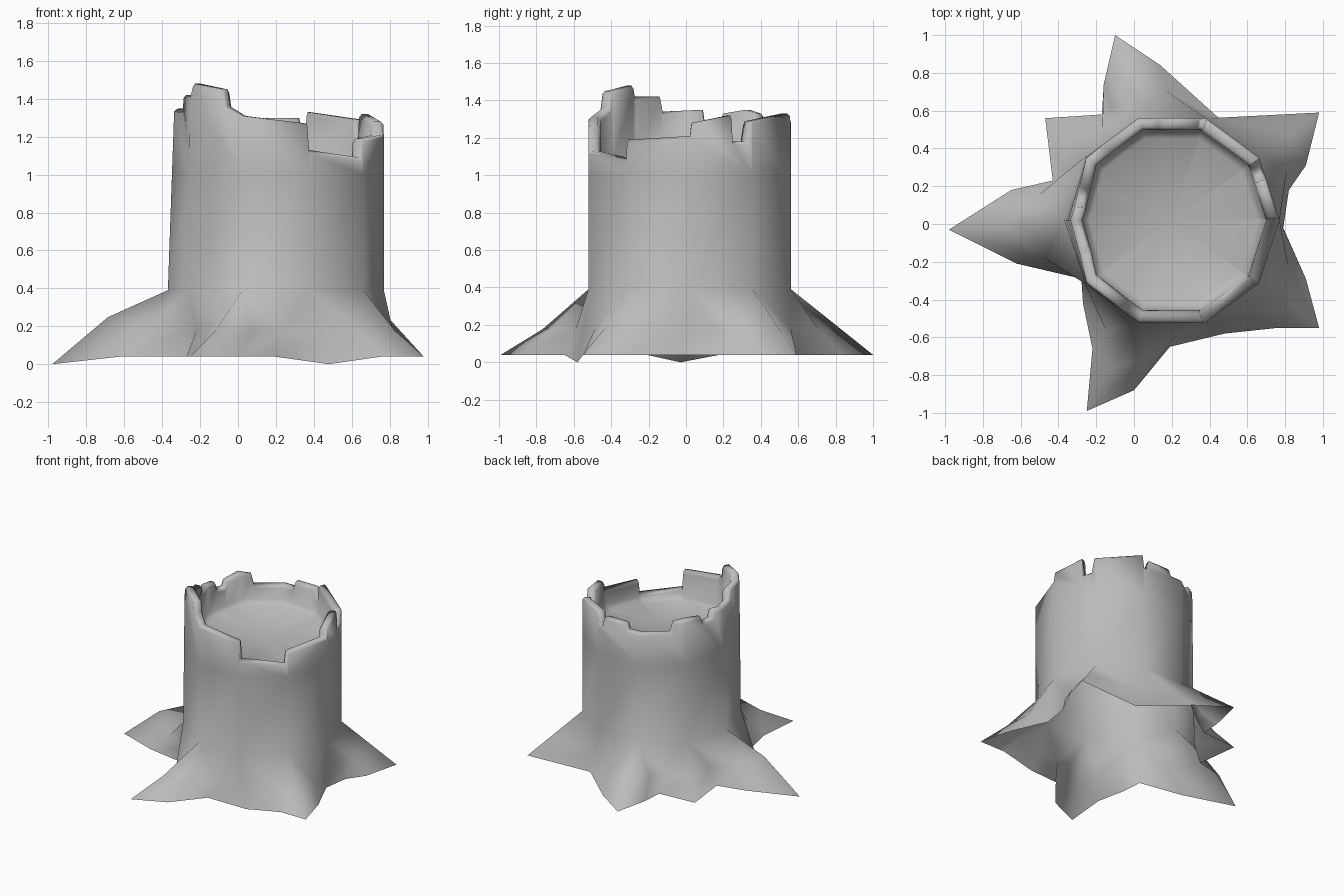
import bpy, bmesh
from math import cos, sin, radians

cube = bpy.data.objects.get("Cube")
if cube:
    bpy.data.objects.remove(cube)

CX, CY, RADIUS = 0.2, 0.02, 0.57
ROOT_TOP, WALL_TOP = 0.39, 1.0
STEP = 36                       # ten-sided trunk

# Broken rim: angle in degrees -> height
RIM = [(0, 1.21), (1, 1.28), (24, 1.32), (25, 1.18), (33, 1.18), (35, 1.29),
       (71, 1.33), (72, 1.23), (75, 1.23), (77, 1.3), (96, 1.3), (98, 1.25),
       (132, 1.25), (134, 1.33), (144, 1.35), (158, 1.33), (160, 1.28),
       (171, 1.29), (172, 1.35), (198, 1.34), (200, 1.42), (216, 1.42),
       (218, 1.48), (239, 1.45), (241, 1.36), (252, 1.31), (287, 1.27),
       (288, 1.13), (323, 1.09), (324, 1.19), (360, 1.21)]

# Root outline on the ground, grouped by the trunk corner each run starts from
OUTLINE = [[(.79, -.02), (.82, .18), (.91, .31)],
           [(.98, .59)],
           [(.45, .56), (.14, .84)],
           [(-.1, 1), (-.16, .74), (-.17, .58)],
           [(-.47, .56), (-.43, .23), (-.65, .18)],
           [(-.98, -.03), (-.62, -.21)],
           [(-.28, -.27), (-.27, -.42), (-.22, -.66)],
           [(-.25, -.99), (0, -.88), (.19, -.65)],
           [(.48, -.58), (.76, -.55)],
           [(.98, -.55), (.91, -.29)]]
LOW = {(5, 0), (8, 0)}                              # points that reach the ground
BULGE = {(1, 0): 0, (3, 0): 0, (5, 0): 0.06}        # fuller root ridges


def lerp(a, b, t):
    return tuple(p + (q - p) * t for p, q in zip(a, b))


def rim_height(angle):
    for low, high in zip(RIM, RIM[1:]):
        if low[0] <= angle <= high[0]:
            return lerp(low, high, (angle - low[0]) / (high[0] - low[0]))[1]


def trunk_point(angle, scale, z):
    """Point on the trunk; one corner leans inward toward the top."""
    lean = 0.035 * max(0, cos(radians(angle - 180))) ** 6 * max(0, z - ROOT_TOP)
    half = STEP / 2
    r = RADIUS * cos(radians(half)) / cos(radians(angle % STEP - half))
    r = (r - lean) * scale
    return (CX + r * cos(radians(angle)), CY + r * sin(radians(angle)), z)


bm = bmesh.new()
corners, shoulders = [[bm.verts.new(trunk_point(k * STEP, 1, z)) for k in range(10)]
                      for z in (ROOT_TOP, WALL_TOP)]

# Roots: ground ring, mid ring, then fans up to the trunk corners
runs = []
for k, run in enumerate(OUTLINE):
    pairs = []
    for i, (x, y) in enumerate(run):
        ground = (x, y, 0.0 if (k, i) in LOW else 0.04)
        base = trunk_point(STEP * (k + i / len(run)), 1, ROOT_TOP)
        mx, my, mz = lerp(base, ground, 0.52)
        mz += BULGE.get((k, i), -0.03)
        pairs.append((bm.verts.new(ground), bm.verts.new((mx, my, mz))))
    runs.append(pairs)

for k in range(10):
    chain = runs[k] + runs[(k + 1) % 10][:1]
    start, end = corners[k], corners[(k + 1) % 10]
    turn = len(chain) // 2
    for i, ((g0, m0), (g1, m1)) in enumerate(zip(chain, chain[1:])):
        bm.faces.new((g0, g1, m1, m0))
        bm.faces.new((m0, m1, start if i < turn else end))
    bm.faces.new((chain[turn][1], end, start))

# Rim and hollow: one column of points for each rim angle
angles = sorted({a for a, z in RIM[:-1]} | set(range(0, 360, STEP)))
columns = {}
for a in angles:
    top = rim_height(a)
    floor = 1.11 + 0.035 * cos(radians(a - 126))
    points = [trunk_point(a, 1, top - 0.015), trunk_point(a, 0.975, top),
              trunk_point(a, 0.91, top), trunk_point(a, 0.88, top - 0.02),
              trunk_point(a, 0.87, min(floor, top - 0.03)),
              trunk_point(a, 0.8, floor - 0.03)]
    columns[a] = [bm.verts.new(p) for p in points]

center = bm.verts.new((CX, CY, 1.06))
for a, b in zip(angles, angles[1:] + angles[:1]):
    left, right = columns[a], columns[b]
    for i in range(len(left) - 1):
        bm.faces.new((left[i], right[i], right[i + 1], left[i + 1]))
    bm.faces.new((left[-1], right[-1], center))

# Trunk wall: a tall plain panel per side, then one with a broken upper edge
for k in range(10):
    after = (k + 1) % 10
    bm.faces.new((corners[k], corners[after], shoulders[after], shoulders[k]))
    edge = [a for a in angles if k * STEP <= a < (k + 1) * STEP] + [after * STEP]
    upper = [columns[a][0] for a in reversed(edge)]
    bm.faces.new([shoulders[k], shoulders[after]] + upper)

mesh = bpy.data.meshes.new("tree_stump")
bm.to_mesh(mesh)
bm.free()
stump = bpy.data.objects.new("tree_stump", mesh)
bpy.context.collection.objects.link(stump)

# Plain grey material
grey = bpy.data.materials.new("grey")
grey.use_nodes = True
color = (0.5, 0.5, 0.5, 1)
grey.diffuse_color = color
grey.node_tree.nodes["Principled BSDF"].inputs["Base Color"].default_value = color
mesh.materials.append(grey)

bpy.context.view_layer.objects.active = stump
stump.select_set(True)
bpy.ops.object.shade_smooth_by_angle(angle=radians(100))
